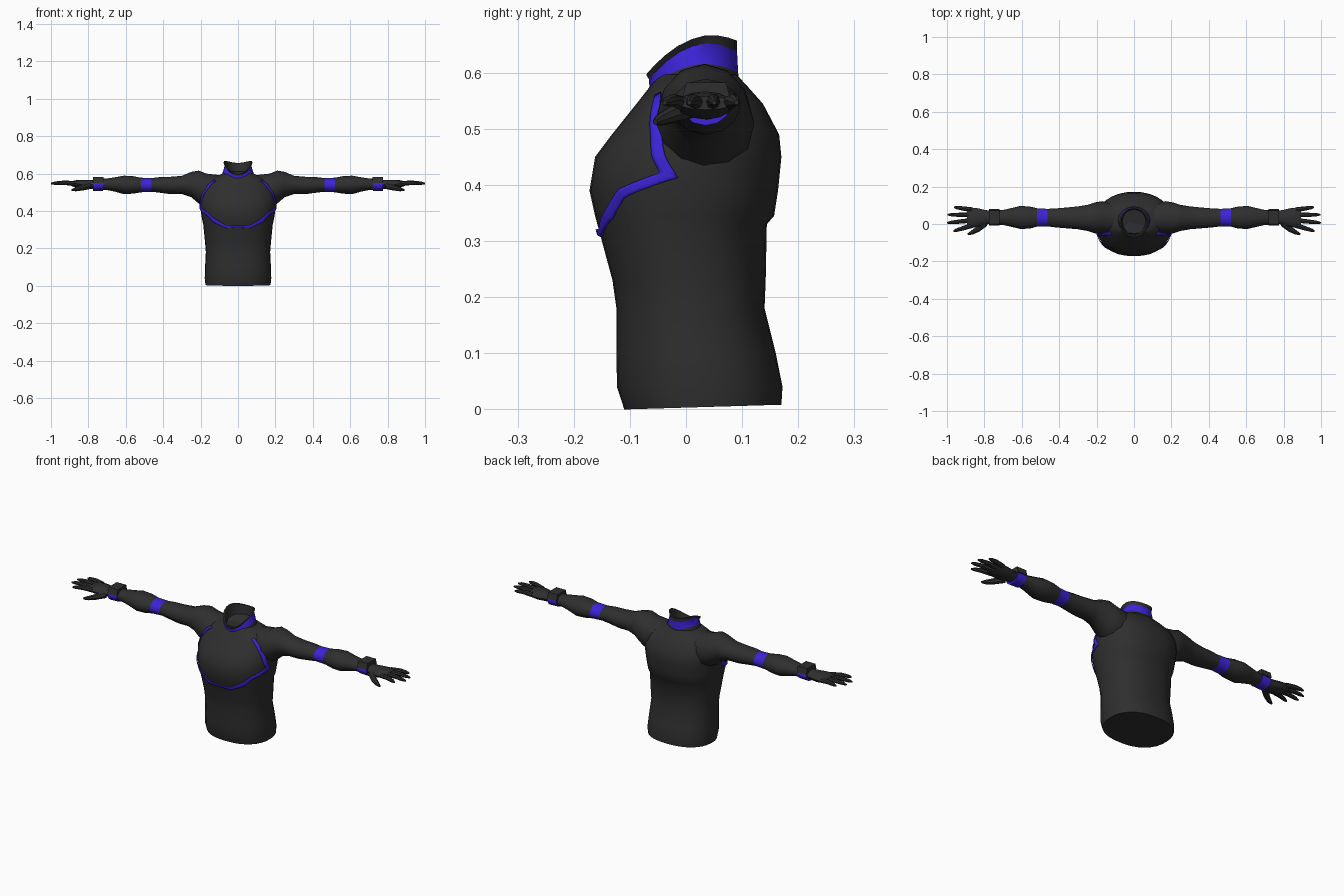
import bpy, bmesh, math
from mathutils import Vector

if "Cube" in bpy.data.objects:
    bpy.data.objects.remove(bpy.data.objects["Cube"])


def material(name, rgb):
    m = bpy.data.materials.new(name)
    m.diffuse_color = (*rgb, 1)
    m.use_nodes = True
    m.node_tree.nodes["Principled BSDF"].inputs["Base Color"].default_value = m.diffuse_color
    return m


DARK = material("charcoal", (0.028, 0.028, 0.028))
BLUE = material("violet blue", (0.045, 0.017, 0.68))


def finish(bm, name, mirror=False, rule=None, smooth=40):
    bmesh.ops.recalc_face_normals(bm, faces=bm.faces)
    for f in bm.faces:
        f.material_index = 1 if rule and rule(f.calc_center_median()) else 0
    me = bpy.data.meshes.new(name)
    bm.to_mesh(me)
    bm.free()
    ob = bpy.data.objects.new(name, me)
    bpy.context.collection.objects.link(ob)
    me.materials.append(DARK)
    me.materials.append(BLUE)
    bpy.ops.object.select_all(action='DESELECT')
    ob.select_set(True)
    bpy.context.view_layer.objects.active = ob
    bpy.ops.object.shade_smooth_by_angle(angle=math.radians(smooth))
    if mirror:
        ob.modifiers.new("mirror", 'MIRROR')
    return ob


def loft(rings, bm=None, blue=()):
    """Skin closed rings and cap both ends."""
    bm = bm or bmesh.new()
    rows = [[bm.verts.new(p) for p in r] for r in rings]
    for a, b in zip(rows, rows[1:]):
        n = len(a)
        for i in range(n):
            bm.faces.new((a[i], a[(i + 1) % n], b[(i + 1) % n], b[i]))
    bm.faces.new(rows[0])
    bm.faces.new(rows[-1])
    return bm


def power(v, p=2.3):
    return math.copysign(abs(v) ** (2 / p), v)


# Torso profile: height, half width, front y, back y
TORSO = [(0, .174, -.110, .170), (.04, .178, -.123, .172), (.10, .176, -.124, .160),
         (.18, .172, -.124, .140), (.23, .176, -.131, .142), (.33, .186, -.158, .144),
         (.345, .190, -.162, .157), (.39, .198, -.172, .164), (.45, .203, -.162, .170),
         (.49, .200, -.132, .166), (.545, .182, -.088, .137), (.572, .145, -.067, .113),
         (.597, .090, -.050, .090)]


def torso_point(angle, z, grow=0.0):
    for a, b in zip(TORSO, TORSO[1:]):
        if z <= b[0]:
            break
    t = (z - a[0]) / (b[0] - a[0])
    w, f, k = (a[i] + (b[i] - a[i]) * t for i in (1, 2, 3))
    return Vector(((w + grow) * power(math.cos(angle)),
                   (f + k) / 2 + ((k - f) / 2 + grow) * power(math.sin(angle)), z))


rings = [[torso_point(math.tau * i / 32, r[0]) for i in range(32)] for r in TORSO]
for p in rings[0]:
    p.z = (p.y + .11) * .03
finish(loft(rings), "torso")

# Chest piping: lower and upper edges as (angle, height) on the torso surface
LOW = [(-90, .312), (-74, .308), (-50, .340), (-36, .377), (-3, .413), (-19, .485), (-40, .565)]
HIGH = [(-90, .321), (-74, .322), (-53, .360), (-39, .393), (-13, .422), (-27, .485), (-47, .560)]
bm = bmesh.new()
prev = None
for i in range(len(LOW) - 1):
    for s in range(8 if i == len(LOW) - 2 else 7):
        row = []
        for edge in (LOW, HIGH):
            a, z = (edge[i][k] + (edge[i + 1][k] - edge[i][k]) * s / 7 for k in (0, 1))
            row.append((a, z))
        (a0, z0), (a1, z1) = row
        row = [bm.verts.new(torso_point(math.radians(a0 + (a1 - a0) * k / 3),
                                        z0 + (z1 - z0) * k / 3, .0035)) for k in range(4)]
        if prev:
            for k in range(3):
                bm.faces.new((prev[k], row[k], row[k + 1], prev[k + 1]))
        prev = row
ob = finish(bm, "chest_piping", True, lambda c: True)
solid = ob.modifiers.new("thickness", 'SOLIDIFY')
solid.thickness = .004
solid.offset = 0

# Collar: half width, front y, back y, then height at front, middle and back
COLLAR = [(.088, -.062, .094, .555, .590, .585), (.080, -.065, .093, .570, .614, .600),
          (.069, -.066, .091, .588, .648, .637), (.078, -.071, .091, .597, .660, .657),
          (.070, -.063, .083, .597, .660, .657), (.062, -.050, .078, .580, .605, .610)]
rings = []
for w, f, k, zf, zm, zb in COLLAR:
    ring = []
    for i in range(20):
        a = math.tau * i / 20
        s = math.sin(a)
        ring.append((w * math.cos(a), (f + k) / 2 + (k - f) / 2 * s,
                     zm + (zb - zf) / 2 * s + ((zf + zb) / 2 - zm) * s * s))
    rings.append(ring)
bm = loft(rings)
bm.faces.ensure_lookup_table()
ob = finish(bm, "collar")
for i, f in enumerate(ob.data.polygons):
    f.material_index = 1 if 20 <= i < 40 else 0


def x_rings(rows, n=12):
    """Oval rings across x from: x, bottom z, top z, front y, back y."""
    return [[(x, (f + k) / 2 + (k - f) / 2 * math.cos(math.tau * i / n),
              (lo + hi) / 2 + (hi - lo) / 2 * math.sin(math.tau * i / n))
             for i in range(n)] for x, lo, hi, f, k in rows]


# Sleeve with a coloured elbow band
ARM = [(.10, .44, .592, -.05, .11), (.17, .420, .600, -.056, .122), (.21, .440, .616, -.050, .115),
       (.25, .474, .609, -.037, .102), (.30, .491, .588, -.028, .094), (.36, .490, .583, -.023, .088),
       (.42, .498, .581, -.018, .083), (.462, .503, .576, -.013, .081), (.518, .500, .578, -.014, .084),
       (.56, .493, .586, -.025, .094), (.61, .490, .589, -.026, .096), (.66, .504, .580, -.014, .084),
       (.70, .512, .574, -.005, .075), (.76, .514, .570, -.002, .072)]
finish(loft(x_rings(ARM)), "sleeve", True, lambda c: .463 < c.x < .517)

# Wrist band with a block on its top
BAND = [(.722, .508, .576, -.008, .078), (.775, .506, .574, -.008, .078)]
finish(loft(x_rings(BAND)), "wrist_band", True, lambda c: True)
bm = bmesh.new()
bmesh.ops.create_cube(bm, size=1)
for v in bm.verts:
    shrink = .8 if v.co.z > 0 else 1
    v.co = (.748 + v.co.x * .056, .036 + v.co.y * .088 * shrink, .567 + v.co.z * .032)
finish(bm, "wrist_block", True)

# Hand
PALM = [(.765, .516, .566, .002, .070), (.80, .518, .566, -.006, .076), (.835, .517, .567, -.016, .084),
        (.87, .526, .564, -.020, .088), (.892, .534, .558, -.016, .086)]
finish(loft(x_rings(PALM)), "palm", True)


def finger(name, path):
    """Tapered tube along points of (x, y, z, radius)."""
    pts = [Vector(p[:3]) for p in path]
    side = (pts[-1] - pts[0]).cross(Vector((0, 0, 1))).normalized()
    up = side.cross(pts[-1] - pts[0]).normalized()
    rings = [[p + q[3] * (side * math.cos(math.tau * i / 8) + up * math.sin(math.tau * i / 8))
              for i in range(8)] for p, q in zip(pts, path)]
    finish(loft(rings), name, True)


for name, y0, y1, tip in (("index_finger", -.008, -.038, .965), ("middle_finger", .020, .006, 1.0),
                          ("ring_finger", .048, .050, .996), ("little_finger", .076, .090, .962)):
    step = tip - .865
    finger(name, [(.865 + step * t, y0 + (y1 - y0) * t, .546 + .005 * math.sin(t * 3), r)
                  for t, r in ((0, .013), (.5, .0115), (.85, .009), (1, .004))])
finger("thumb", [(.795, .005, .535, .018), (.835, -.028, .524, .015),
                 (.868, -.047, .516, .011), (.888, -.055, .512, .005)])
